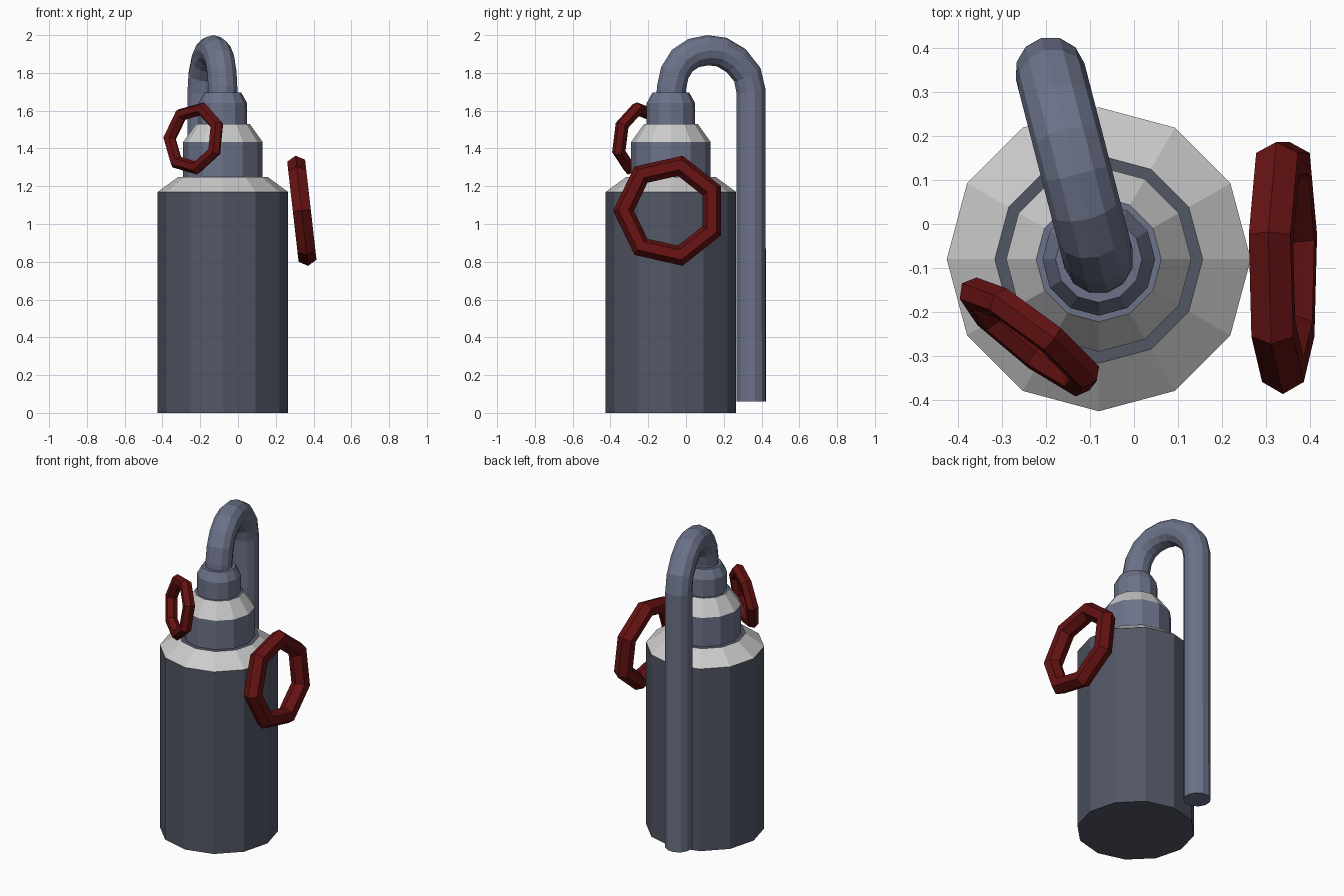
import bpy, bmesh
from math import sin, cos, pi, radians
from mathutils import Vector, Matrix

if "Cube" in bpy.data.objects:
    bpy.data.objects.remove(bpy.data.objects["Cube"])

AX, AY = -0.08, -0.08      # axis of the tank


def material(name, rgb):
    m = bpy.data.materials.new(name)
    m.diffuse_color = (*rgb, 1)
    m.use_nodes = True
    m.node_tree.nodes["Principled BSDF"].inputs["Base Color"].default_value = m.diffuse_color
    return m


STEEL = material("dark_steel", (0.085, 0.095, 0.13))
BLUE = material("blue_steel", (0.15, 0.17, 0.25))
PALE = material("pale_band", (0.72, 0.72, 0.70))
RED = material("dark_red", (0.13, 0.006, 0.006))


def skin(name, rings, mats, slots=None, closed=False):
    """Bridge equal vertex rings; cap the ends unless closed."""
    bm = bmesh.new()
    vs = [[bm.verts.new(p) for p in r] for r in rings]
    n, k = len(rings[0]), len(rings)
    for i in range(k if closed else k - 1):
        a, b = vs[i], vs[(i + 1) % k]
        for j in range(n):
            f = bm.faces.new((a[j], a[(j + 1) % n], b[(j + 1) % n], b[j]))
            f.material_index = slots[i] if slots else 0
    if not closed:
        bm.faces.new(vs[0][::-1])
        bm.faces.new(vs[-1])
    bmesh.ops.recalc_face_normals(bm, faces=bm.faces)
    me = bpy.data.meshes.new(name)
    bm.to_mesh(me)
    bm.free()
    for m in mats:
        me.materials.append(m)
    ob = bpy.data.objects.new(name, me)
    bpy.context.collection.objects.link(ob)
    return ob


def lathe(name, profile, mats, slots, n=12):
    rings = [[(AX + r * cos(2 * pi * j / n), AY + r * sin(2 * pi * j / n), z)
              for j in range(n)] for r, z in profile]
    return skin(name, rings, mats, slots)


# Tank, neck and cap, each with its bevelled shoulder
lathe("tank", [(0.345, 0), (0.345, 1.17), (0.236, 1.25)], [STEEL, PALE], [0, 1])
lathe("neck", [(0.21, 1.24), (0.21, 1.435), (0.142, 1.53)], [BLUE, PALE], [0, 1])
lathe("cap", [(0.128, 1.52), (0.128, 1.64), (0.098, 1.695)], [BLUE], [0, 0])

# Hooked pipe: centre line as (y, z), lying in one vertical plane
path = [(-0.08, 1.66), (-0.077, 1.72), (-0.06, 1.80), (-0.02, 1.865),
        (0.04, 1.905), (0.115, 1.92), (0.19, 1.91), (0.265, 1.865),
        (0.325, 1.79), (0.345, 1.70), (0.345, 0.06)]
pts = [Vector((AX - 0.11 * (y - AY) / 0.425, y, z)) for y, z in path]
side = Vector((0.425, 0.11, 0)).normalized()
rings = []
for i, p in enumerate(pts):
    steps = [(pts[k + 1] - pts[k]).normalized() for k in (i - 1, i)
             if 0 <= k < len(pts) - 1]
    t = sum(steps, Vector()).normalized()
    if i in (0, len(pts) - 1):
        t = Vector((0, 0, 1 if i == 0 else -1))
    up = side.cross(t)
    rings.append([p + 0.08 * (side * cos(2 * pi * j / 12) + up * sin(2 * pi * j / 12))
                  for j in range(12)])
skin("pipe", rings, [BLUE])


# Seven-sided ring handles, leaning in at the top
def handle(name, loc, yaw, scale, tilt):
    m = (Matrix.Translation(loc) @ Matrix.Rotation(radians(yaw), 4, 'Z')
         @ Matrix.Rotation(radians(-tilt), 4, 'Y') @ Matrix.Scale(scale, 4))
    loops = []
    for i in range(7):
        a = pi + 2 * pi * i / 7
        loop = []
        for j in range(6):
            b = 2 * pi * j / 6
            r = 0.246 + 0.055 * cos(b)
            loop.append(m @ Vector((0.055 * sin(b), r * cos(a), r * sin(a))))
        loops.append(loop)
    skin(name, loops, [RED], closed=True)


handle("large_ring", (0.338, -0.085, 1.07), 0, 1.0, 6.5)
handle("small_ring", (-0.234, -0.257, 1.453), -128, 0.66, 9)
